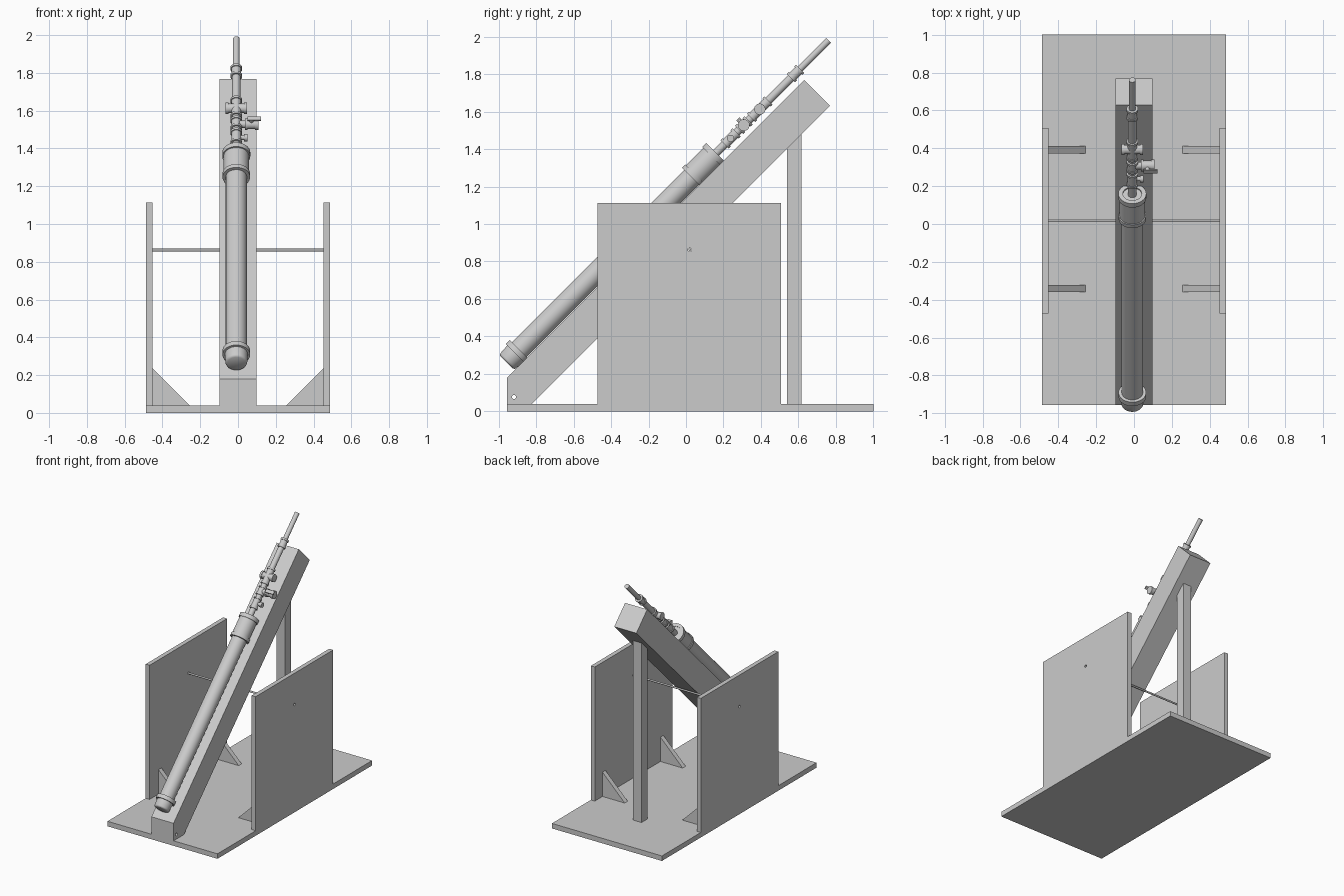
import bpy, bmesh, math
from mathutils import Matrix, Vector

old = bpy.data.objects.get("Cube")
if old:
    bpy.data.objects.remove(old)

grey = bpy.data.materials.new("light_grey")
grey.use_nodes = True
colour = (0.6, 0.6, 0.6, 1)
grey.diffuse_color = colour
grey.node_tree.nodes["Principled BSDF"].inputs["Base Color"].default_value = colour

# Tilted frame of the tube: local z runs up the axis, local -y points off the beam
AXIS = Matrix.Translation((-0.009, -0.957, 0.262)) @ Matrix.Rotation(-math.pi / 4, 4, 'X')
ALONG_X = Matrix.Rotation(math.pi / 2, 4, 'Y')
OUTWARD = Matrix.Rotation(math.pi / 2, 4, 'X')


def finish(name, bm, matrix=Matrix(), smooth=False):
    bmesh.ops.recalc_face_normals(bm, faces=bm.faces)
    mesh = bpy.data.meshes.new(name)
    bm.to_mesh(mesh)
    bm.free()
    mesh.materials.append(grey)
    obj = bpy.data.objects.new(name, mesh)
    obj.matrix_world = matrix
    bpy.context.collection.objects.link(obj)
    if smooth:
        bpy.ops.object.select_all(action='DESELECT')
        obj.select_set(True)
        bpy.context.view_layer.objects.active = obj
        bpy.ops.object.shade_smooth_by_angle(angle=math.radians(35))
    return obj


def box(name, low, high, matrix=Matrix()):
    bm = bmesh.new()
    bmesh.ops.create_cube(bm, size=1)
    for v in bm.verts:
        v.co = [l + (c + 0.5) * (h - l) for l, h, c in zip(low, high, v.co)]
    return finish(name, bm, matrix)


def prism(name, outline, direction):
    """Extrude a flat outline of 3D points along a direction."""
    bm = bmesh.new()
    face = bm.faces.new([bm.verts.new(p) for p in outline])
    new = bmesh.ops.extrude_face_region(bm, geom=[face])["geom"]
    bmesh.ops.translate(bm, vec=direction, verts=[g for g in new if isinstance(g, bmesh.types.BMVert)])
    return finish(name, bm)


def lathe(name, profile, matrix, sides=40):
    """Turn (height, radius) steps into a closed solid round local z."""
    bm = bmesh.new()
    rings = [[bm.verts.new((r * math.cos(a), r * math.sin(a), h))
              for a in (math.tau * i / sides for i in range(sides))] for h, r in profile]
    bm.faces.new(rings[0])
    bm.faces.new(rings[-1])
    for low, high in zip(rings, rings[1:]):
        for i in range(sides):
            j = (i + 1) % sides
            bm.faces.new((low[i], low[j], high[j], high[i]))
    return finish(name, bm, matrix, True)


def cylinder(name, start, end, radius, matrix, sides=32):
    return lathe(name, [(start, radius), (end, radius)], matrix, sides)


def drill(target, y, z, radius):
    cutter = cylinder(target.name + "_cutter", -1, 1, radius, Matrix.Translation((0, y, z)) @ ALONG_X)
    cutter.hide_render = True
    cutter.hide_set(True)
    mod = target.modifiers.new("hole", 'BOOLEAN')
    mod.object = cutter
    mod.solver = 'EXACT'


# Base and side walls
W, FLOOR = 0.487, 0.04
ROD_Y, ROD_Z = 0.02, 0.862
box("base_board", (-W, -0.955, 0), (W, 1, FLOOR))
for side, label in ((1, "left"), (-1, "right")):
    inner = 0.452
    xs = sorted((side * inner, side * W))
    wall = box(label + "_wall", (xs[0], -0.472, FLOOR), (xs[1], 0.508, 1.113))
    drill(wall, ROD_Y, ROD_Z, 0.01)
    # Triangular braces between wall and floor
    for y, place in ((-0.36, "front"), (0.373, "back")):
        prism(f"{label}_{place}_brace",
              [(side * inner, y, FLOOR), (side * 0.255, y, FLOOR), (side * inner, y, 0.235)], (0, 0.038, 0))
cylinder("cross_rod", -0.475, 0.475, 0.007, Matrix.Translation((0, ROD_Y, ROD_Z)) @ ALONG_X, 16)

# Inclined beam with a hole at its foot, and its rear post
B = 0.098
beam = prism("inclined_beam", [(-B, y, z) for y, z in (
    (-0.955, FLOOR), (-0.955, 0.18), (0.63, 1.768), (0.768, 1.63), (-0.822, FLOOR))], (2 * B, 0, 0))
drill(beam, -0.918, 0.077, 0.011)
prism("rear_post", [(-0.037, y, z) for y, z in (
    (0.54, FLOOR), (0.615, FLOOR), (0.615, 1.478), (0.54, 1.403))], (0.074, 0, 0))

# Main tube with end cap and upper coupling
cylinder("main_tube", 0.05, 1.5, 0.056, AXIS, 48)
lathe("bottom_cap", [(0, 0.047), (0.005, 0.055), (0.012, 0.058), (0.065, 0.061), (0.065, 0.073),
                     (0.095, 0.073), (0.095, 0.056)], AXIS, 48)
lathe("upper_coupling", [(1.395, 0.056), (1.395, 0.073), (1.42, 0.073), (1.42, 0.067), (1.55, 0.067),
                         (1.55, 0.074), (1.58, 0.074), (1.58, 0.05), (1.572, 0.05)], AXIS, 48)

# Narrow pipe, its collars and the long nozzle
cylinder("narrow_pipe", 1.56, 2.16, 0.022, AXIS)
cylinder("nozzle", 2.14, 2.43, 0.018, AXIS)
for name, start, end in (("lower_collar", 1.645, 1.735), ("tee_sleeve", 1.845, 1.975),
                         ("valve_sleeve", 1.755, 1.825), ("nozzle_collar", 2.145, 2.215)):
    lip = 0.014
    lathe(name, [(start, 0.022), (start, 0.031), (start + lip, 0.031), (start + lip, 0.026),
                 (end - lip, 0.026), (end - lip, 0.031), (end, 0.031), (end, 0.018)], AXIS)


def at(height, x=0, out=0):
    return AXIS @ Matrix.Translation((x, -out, height))


# Cross arms of the tee
lathe("tee_arms", [(-0.056, 0.03), (-0.04, 0.03), (-0.04, 0.025), (0.04, 0.025),
                   (0.04, 0.03), (0.056, 0.03)], at(1.91) @ ALONG_X)

# Side valve: branch, body, stem and lever
cylinder("valve_branch", 0, 0.05, 0.02, at(1.79) @ ALONG_X)
lathe("valve_body", [(0.045, 0.024), (0.045, 0.031), (0.06, 0.031), (0.06, 0.026), (0.1, 0.026),
                     (0.1, 0.031), (0.118, 0.031), (0.118, 0.02)], at(1.79) @ ALONG_X)
cylinder("valve_stem", 0, 0.04, 0.012, at(1.79, 0.08) @ OUTWARD)
box("valve_lever", (0.06, -0.046, 1.778), (0.132, -0.038, 1.804), AXIS)

# Small side spigot near the coupling
lathe("side_spigot", [(0, 0.012), (0.04, 0.012), (0.04, 0.019), (0.06, 0.019)], at(1.69) @ ALONG_X)
